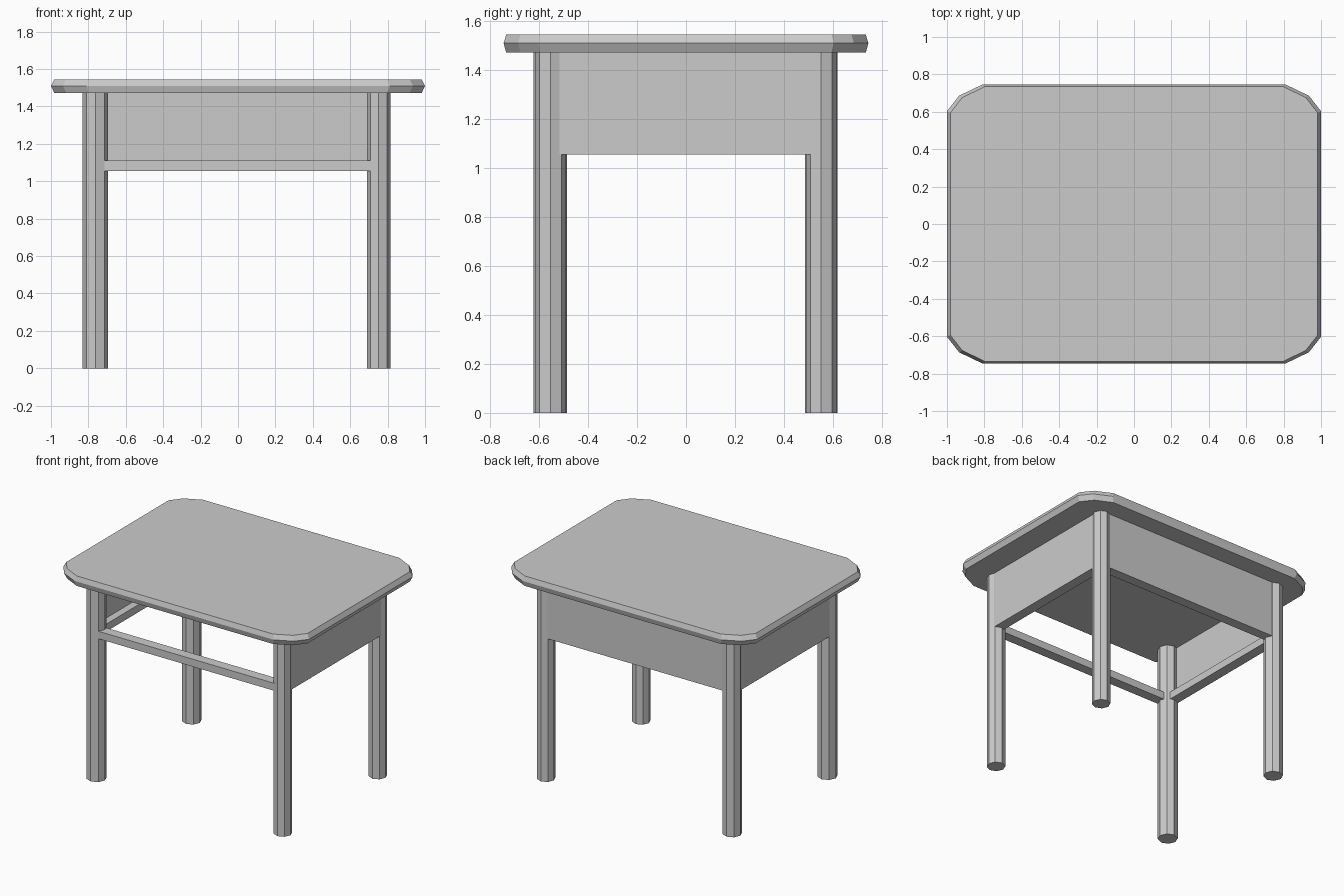
import bpy, bmesh
from math import pi, cos, sin

if "Cube" in bpy.data.objects:
    bpy.data.objects.remove(bpy.data.objects["Cube"])


def loft(name, rings):
    """Solid made by joining stacked outlines, capped at both ends."""
    bm = bmesh.new()
    loops = [[bm.verts.new(p) for p in ring] for ring in rings]
    n = len(loops[0])
    for a, b in zip(loops, loops[1:]):
        for i in range(n):
            j = (i + 1) % n
            bm.faces.new((a[i], a[j], b[j], b[i]))
    bm.faces.new(loops[0][::-1])
    bm.faces.new(loops[-1])
    bmesh.ops.recalc_face_normals(bm, faces=bm.faces)
    mesh = bpy.data.meshes.new(name)
    bm.to_mesh(mesh)
    bm.free()
    obj = bpy.data.objects.new(name, mesh)
    bpy.context.collection.objects.link(obj)
    return obj


def box(name, x0, x1, y0, y1, z0, z1):
    base = [(x0, y0), (x1, y0), (x1, y1), (x0, y1)]
    return loft(name, [[(x, y, z) for x, y in base] for z in (z0, z1)])


# Table top: rounded rectangle with a pointed edge
corner = [(1.0, 0.603), (0.935, 0.686), (0.812, 0.745)]
outline = (corner
           + [(-x, y) for x, y in corner[::-1]]
           + [(-x, -y) for x, y in corner]
           + [(x, -y) for x, y in corner[::-1]])
rings = []
for z, inset in ((1.472, 0.018), (1.51, 0.0), (1.545, 0.018)):
    rings.append([(x * (1 - inset), y * (1 - inset * 0.8), z) for x, y in outline])
loft("table_top", rings)

# Eight-sided legs
legs = {
    "front_left_leg": (-0.763, -0.555, 0.068),
    "front_right_leg": (0.752, -0.553, 0.063),
    "back_left_leg": (-0.763, 0.552, 0.066),
    "back_right_leg": (0.752, 0.552, 0.062),
}
for name, (cx, cy, r) in legs.items():
    octagon = [(cx + r * cos(i * pi / 4), cy + r * sin(i * pi / 4)) for i in range(8)]
    loft(name, [[(x, y, z) for x, y in octagon] for z in (0, 1.48)])

# Apron panels on three sides, front left open
L, R, F, B = -0.812, 0.80, -0.602, 0.598
Z0, Z1, ZT = 1.055, 1.11, 1.475
T = 0.02
box("left_panel", L, L + T, -0.555, 0.555, Z0, ZT)
box("right_panel", R - T, R, -0.555, 0.555, Z0, ZT)
box("back_panel", -0.763, 0.752, B - T, B, Z0, ZT)

# Lower rails: front crossbar and inner ledges
W = 0.075
box("front_rail", -0.763, 0.752, F, F + W, Z0, Z1)
box("left_rail", L + T, L + W, -0.555, 0.555, Z0, Z1)
box("right_rail", R - W, R - T, -0.555, 0.555, Z0, Z1)
box("back_rail", -0.763, 0.752, B - W, B - T, Z0, Z1)
